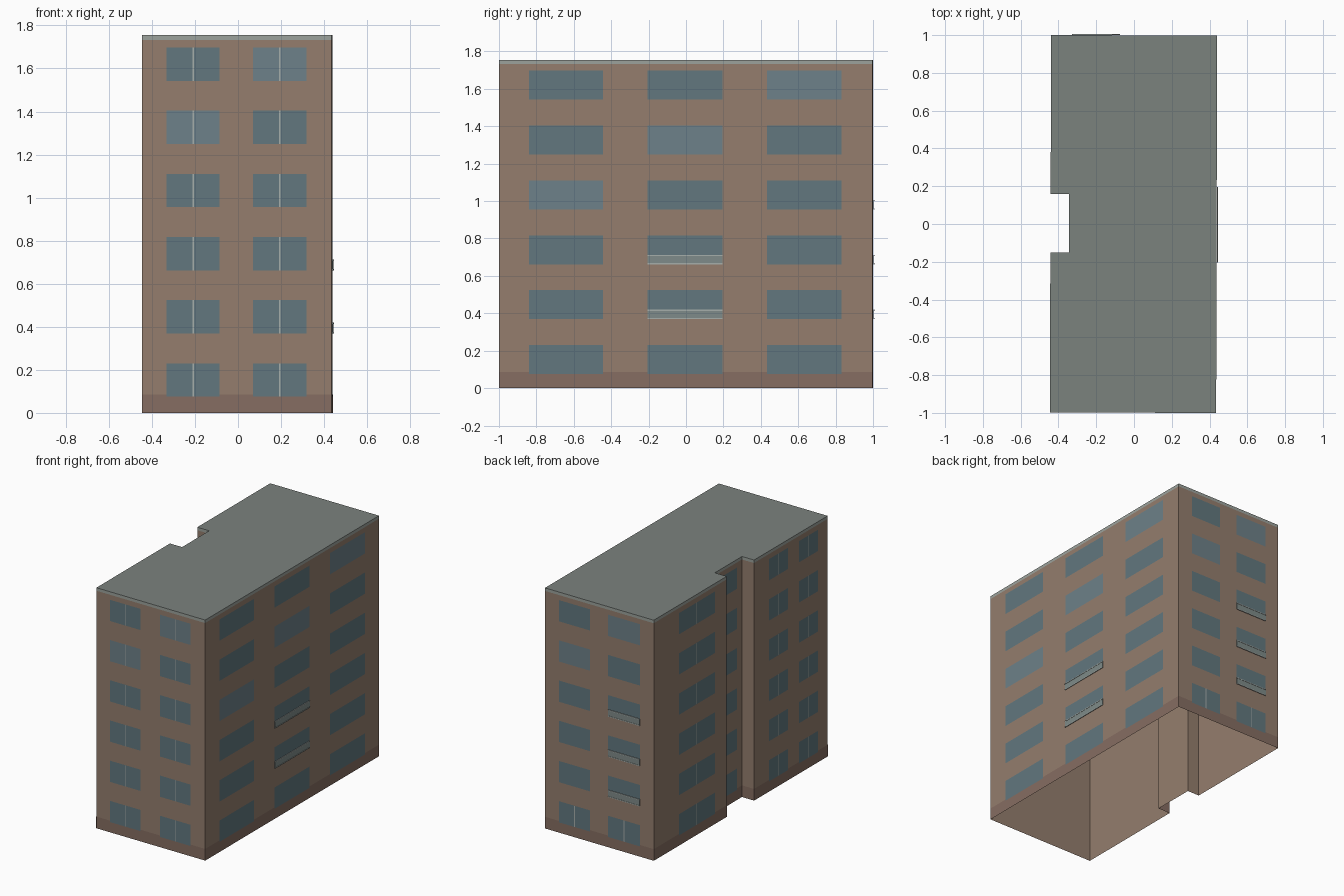
import bpy, bmesh
from mathutils import Vector

if "Cube" in bpy.data.objects:
    bpy.data.objects.remove(bpy.data.objects["Cube"])

H, BAND, PLINTH = 1.755, 1.733, 0.085
FLOORS, PITCH, SILL, WIN_H = 6, 0.2935, 0.075, 0.155


def material(name, rgb):
    m = bpy.data.materials.new(name)
    m.diffuse_color = tuple((c / 255) ** 2.2 for c in rgb) + (1,)
    m.use_nodes = True
    m.node_tree.nodes["Principled BSDF"].inputs["Base Color"].default_value = m.diffuse_color
    return m


COLOURS = {
    "walls": (147, 125, 109), "plinth": (133, 109, 98), "roof": (122, 129, 125),
    "cornice": (155, 161, 155), "windows": (98, 119, 126), "light_windows": (109, 128, 136),
    "window_mullions": (165, 173, 170), "railing_panels": (126, 138, 136),
    "railing_bars": (165, 173, 170),
}
parts = {name: bmesh.new() for name in COLOURS}

# footprint, anticlockwise from the front left corner, with a notch on the left side
OUTLINE = [(-.445, -.998), (.435, -1), (.44, .998), (-.44, 1),
           (-.441, .16), (-.345, .16), (-.345, -.152), (-.443, -.152)]


def panel(part, wall, s0, s1, z0, z1, out=0.0, depth=0.0):
    """Flat panel (or box, if depth is given) on a wall; s runs along the wall."""
    a, b = (Vector((*OUTLINE[i % len(OUTLINE)], 0)) for i in (wall, wall + 1))
    along = (b - a).normalized()
    normal = Vector((along.y, -along.x, 0))
    bm = parts[part]

    def ring(o):
        return [bm.verts.new(a + along * s + normal * o + Vector((0, 0, z)))
                for s, z in ((s0, z0), (s1, z0), (s1, z1), (s0, z1))]

    front = ring(out + depth)
    bm.faces.new(front)
    if depth:
        back = ring(out)
        for i in range(4):
            j = (i + 1) % 4
            bm.faces.new((front[j], front[i], back[i], back[j]))


# wall shell, plinth and cornice strips
for w in range(len(OUTLINE)):
    length = (Vector(OUTLINE[(w + 1) % len(OUTLINE)]) - Vector(OUTLINE[w])).length
    panel("walls", w, 0, length, 0, BAND)
    panel("plinth", w, 0, length, 0, PLINTH, 0.001)
    panel("cornice", w, 0, length, BAND, H)

# flat roof
bm = parts["roof"]
bm.faces.new([bm.verts.new((x, y, H)) for x, y in OUTLINE])


# window columns per wall: spans, floors with mullions, (column, floor) with railings
ALL = range(FLOORS)
FACADES = [
    (0, [(.113, .360), (.515, .764)], ALL, []),
    (1, [(.16, .556), (.795, 1.195), (1.433, 1.832)], [], [(1, 1), (1, 2)]),
    (2, [(.114, .366), (.513, .768)], [0], [(1, 1), (1, 2), (1, 3)]),
    (3, [(.285, .70)], ALL, []),
    (5, [(.065, .25)], [], []),
    (7, [(.17, .39), (.515, .735)], ALL, []),
]
for wall, columns, split, railings in FACADES:
    for col, (s0, s1) in enumerate(columns):
        for f in ALL:
            z = SILL + f * PITCH
            # a few panes are lighter, climbing diagonally
            light = (wall == 1 and f - col == 3) or (wall in (0, 2) and f - col == 4)
            panel("light_windows" if light else "windows", wall, s0, s1, z, z + WIN_H, 0.002)
            mid = (s0 + s1) / 2
            if f in split and (col, f) not in railings:
                panel("window_mullions", wall, mid - .003, mid + .003, z, z + WIN_H, 0.003)
            if (col, f) in railings:
                panel("railing_panels", wall, s0, s1, z, z + .05, 0.002, 0.003)
                for zb in (z, z + .045):
                    panel("railing_bars", wall, s0, s1, zb, zb + .006, 0.002, 0.005)

# one object per part
for name, bm in parts.items():
    if name in ("walls", "cornice"):
        bmesh.ops.remove_doubles(bm, verts=bm.verts, dist=1e-5)
    mesh = bpy.data.meshes.new(name)
    bm.to_mesh(mesh)
    bm.free()
    mesh.materials.append(material(name, COLOURS[name]))
    bpy.context.collection.objects.link(bpy.data.objects.new(name, mesh))
